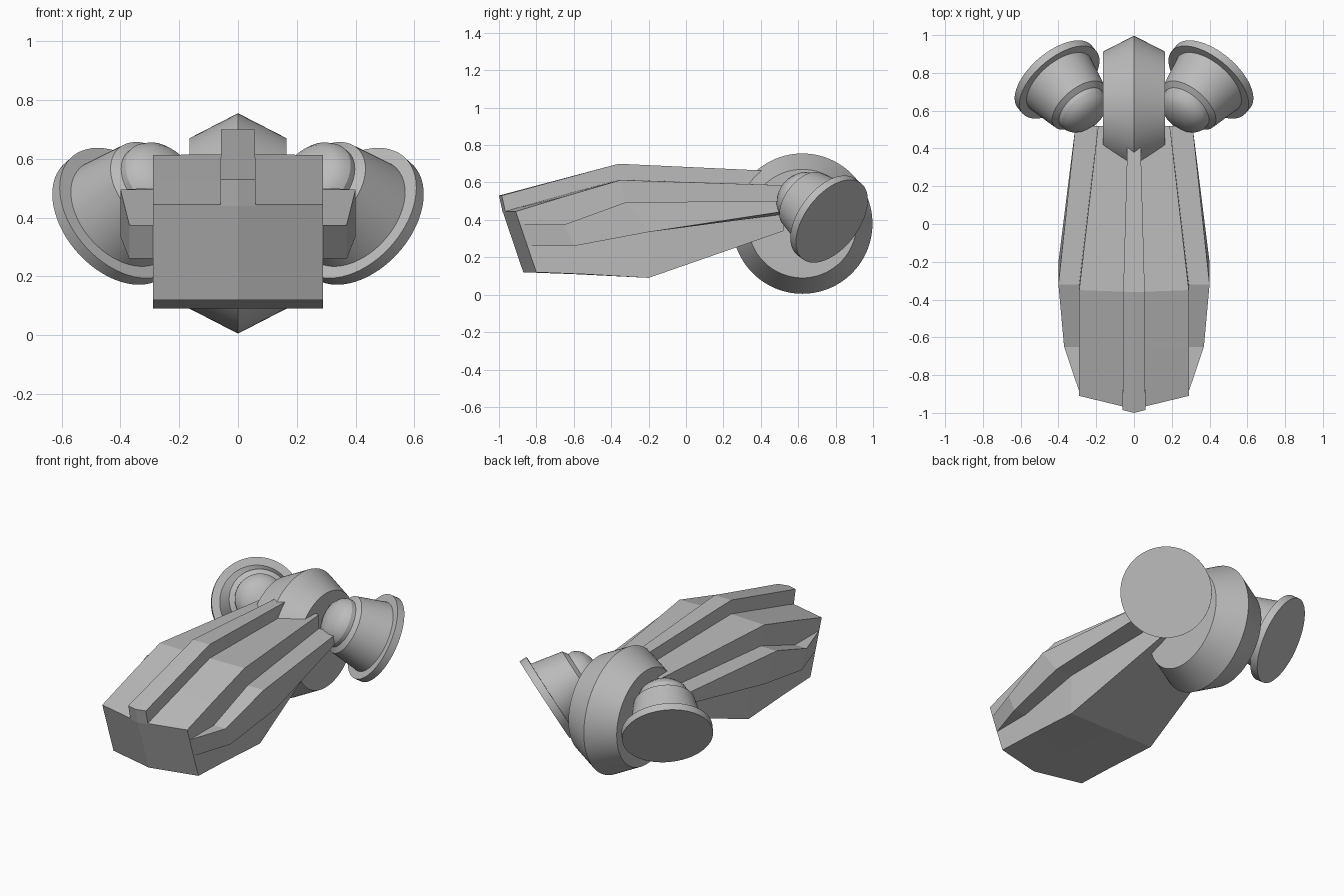
import bpy, bmesh, math
from mathutils import Matrix, Vector

cube = bpy.data.objects.get("Cube")
if cube:
    bpy.data.objects.remove(cube, do_unlink=True)

grey = bpy.data.materials.new("plain_grey")
grey.use_nodes = True
grey.diffuse_color = (0.5, 0.5, 0.5, 1)
grey.node_tree.nodes["Principled BSDF"].inputs["Base Color"].default_value = (0.5, 0.5, 0.5, 1)


def finish(bm, name, smooth=False):
    bmesh.ops.remove_doubles(bm, verts=bm.verts, dist=0.0005)
    bmesh.ops.recalc_face_normals(bm, faces=bm.faces)
    mesh = bpy.data.meshes.new(name)
    bm.to_mesh(mesh)
    bm.free()
    mesh.materials.append(grey)
    ob = bpy.data.objects.new(name, mesh)
    bpy.context.collection.objects.link(ob)
    if smooth:
        bpy.ops.object.select_all(action="DESELECT")
        ob.select_set(True)
        bpy.context.view_layer.objects.active = ob
        bpy.ops.object.shade_smooth_by_angle(angle=math.radians(25))
    return ob


def loft(name, rails):
    """Skin between lengthwise rails, mirrored in x, with closed ends."""
    bm = bmesh.new()
    for side in (1, -1):
        rows = [[bm.verts.new((side * x, y, z)) for x, y, z in rail] for rail in rails]
        for a, b in zip(rows, rows[1:]):
            for i in range(len(a) - 1):
                bm.faces.new((a[i], a[i + 1], b[i + 1], b[i]))
        for end in (0, -1):
            bm.faces.new([row[end] for row in rows])
    bmesh.ops.dissolve_degenerate(bm, edges=bm.edges, dist=0.0005)
    return finish(bm, name)


def lathe(name, profile, centre, axis, steps=64):
    """Turn (radius, height) points around an axis."""
    bm = bmesh.new()
    verts = [bm.verts.new((r, 0, h)) for r, h in profile]
    edges = [bm.edges.new(pair) for pair in zip(verts, verts[1:])]
    bmesh.ops.spin(bm, geom=verts + edges, cent=(0, 0, 0), axis=(0, 0, 1),
                   angle=math.tau, steps=steps)
    turn = Vector(axis).to_track_quat("Z", "Y").to_matrix().to_4x4()
    bm.transform(Matrix.Translation(centre) @ turn)
    return finish(bm, name, smooth=True)


# Hull: flat top, side ledges, undercut lower walls, V-shaped nose
loft("hull", [
    [(0, -.98, .445), (0, -.67, .53), (0, -.36, .615), (0, .52, .585)],
    [(.29, -.91, .445), (.29, -.65, .525), (.29, -.35, .613), (.19, .52, .585)],
    [(.29, -.887, .375), (.29, -.65, .375), (.29, -.32, .495), (.19, .52, .5)],
    [(.29, -.887, .375), (.37, -.65, .375), (.4, -.32, .495), (.31, .52, .5)],
    [(.29, -.848, .26), (.37, -.6, .26), (.4, -.2, .335), (.31, .52, .445)],
    [(.29, -.848, .26), (.29, -.6, .26), (.29, -.2, .335), (.19, .52, .43)],
    [(.29, -.8, .12), (.29, -.55, .11), (.29, -.2, .09), (.19, .52, .34)],
    [(0, -.87, .12), (0, -.6, .11), (0, -.2, .09), (0, .52, .34)],
])

# Raised spine along the top
loft("spine", [
    [(0, -1, .53), (0, -.36, .7), (0, .5, .66)],
    [(.06, -.985, .53), (.057, -.36, .7), (.033, .5, .66)],
    [(.06, -.965, .44), (.057, -.36, .6), (.033, .5, .57)],
    [(0, -.98, .44), (0, -.36, .6), (0, .5, .57)],
])

# Rear drum with a raised middle edge
lathe("rear_drum", [(0, -.165), (.29, -.165), (.375, 0), (.29, .165), (0, .165)],
      (0, .622, .38), (1, 0, 0), 96)

# Flanged thrusters on both sides, pointing back, out and down
thruster = [(0, 0), (.256, 0), (.256, .045), (.21, .045), (.172, .23), (.142, .25),
            (.142, .275), (.13, .3), (.105, .325), (.06, .345), (0, .352)]
for side, label in ((1, "left"), (-1, "right")):
    lathe(label + "_thruster", thruster, (side * .42, .78, .393), (side * -.56, -.66, .5))
